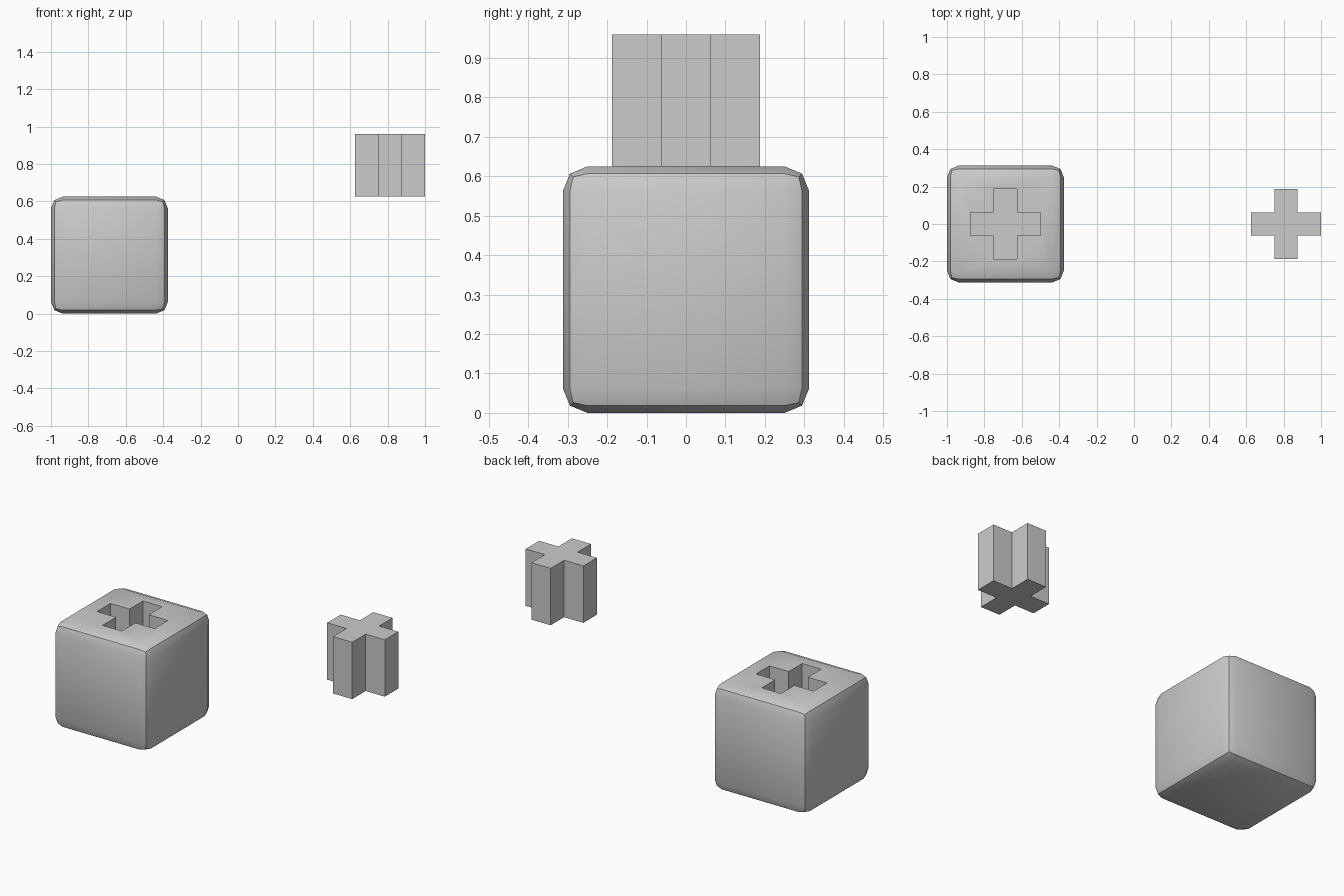
import bpy, bmesh, math

if "Cube" in bpy.data.objects:
    bpy.data.objects.remove(bpy.data.objects["Cube"])

U = 0.0625          # modelling unit
DEPTH = 0.335       # plug height and socket depth
CUBE_X, PLUG_X = -0.6875, 0.8125
TOP = 10 * U


def add_object(name, bm):
    bmesh.ops.recalc_face_normals(bm, faces=bm.faces)
    mesh = bpy.data.meshes.new(name)
    bm.to_mesh(mesh)
    bm.free()
    obj = bpy.data.objects.new(name, mesh)
    bpy.context.collection.objects.link(obj)
    return obj


def cross_prism(name, x, z0, z1):
    """Plus-shaped outline extruded upwards."""
    bm = bmesh.new()
    a, b = U, 3 * U
    quarter = [(b, -a), (b, a), (a, a)]
    pts = []
    for k in range(4):
        c, s = round(math.cos(k * math.pi / 2)), round(math.sin(k * math.pi / 2))
        pts += [(c * px - s * py, s * px + c * py) for px, py in quarter]
    face = bm.faces.new([bm.verts.new((x + px, py, z0)) for px, py in pts])
    ext = bmesh.ops.extrude_face_region(bm, geom=[face], use_keep_orig=True)
    top = [g for g in ext["geom"] if isinstance(g, bmesh.types.BMVert)]
    bmesh.ops.translate(bm, verts=top, vec=(0, 0, z1 - z0))
    return add_object(name, bm)


# Rounded cube
bm = bmesh.new()
bmesh.ops.create_cube(bm, size=TOP)
bmesh.ops.translate(bm, verts=bm.verts, vec=(CUBE_X, 0, TOP / 2))
bmesh.ops.bevel(bm, geom=bm.edges[:], offset=U, segments=2, profile=0.5,
                affect='EDGES')
cube = add_object("socket_cube", bm)

# Cross-shaped socket cut into the top
cutter = cross_prism("socket_cutter", CUBE_X, TOP - DEPTH, TOP + 0.1)
cut = cube.modifiers.new("socket", 'BOOLEAN')
cut.operation = 'DIFFERENCE'
cut.solver = 'EXACT'
cut.object = cutter
bpy.context.view_layer.objects.active = cube
cube.select_set(True)
bpy.ops.object.modifier_apply(modifier=cut.name)
bpy.data.objects.remove(cutter)
bpy.ops.object.shade_smooth_by_angle(angle=math.radians(30))

# Matching plug, lifted out to the side
cross_prism("cross_plug", PLUG_X, TOP, TOP + DEPTH)
